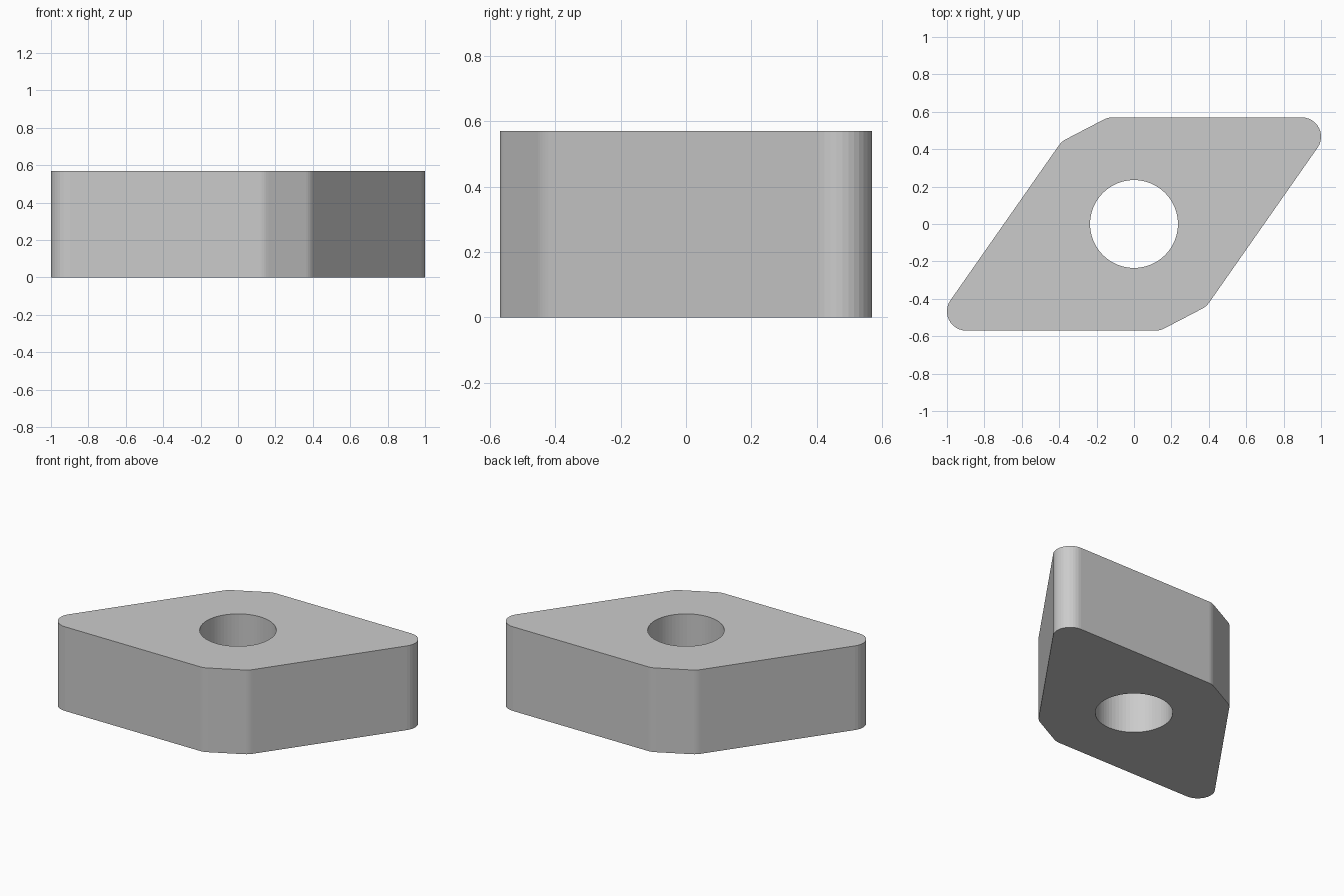
import bpy, bmesh
from math import sin, cos, tan, pi, radians
from mathutils import Vector

if "Cube" in bpy.data.objects:
    bpy.data.objects.remove(bpy.data.objects["Cube"])

H = 0.57                 # inscribed radius of the rhombus, also its thickness
A = radians(55)          # acute corner angle
FILLET = 0.103
HOLE = 0.235


def fillet(prev, corner, nxt, r, steps):
    """Points of an arc rounding one corner."""
    a, b = (prev - corner).normalized(), (nxt - corner).normalized()
    half = a.angle(b) / 2
    centre = corner + (a + b).normalized() * (r / sin(half))
    start = corner + a * (r / tan(half)) - centre
    end = corner + b * (r / tan(half)) - centre
    total = start.angle(end)
    return [centre + (start * sin((1 - i / steps) * total) + end * sin(i / steps * total)) / sin(total)
            for i in range(steps + 1)]


# Rhombus corners with the obtuse ones cut tangent to the inscribed circle
acute = Vector((H * (1 + cos(A)) / sin(A), H, 0))
obtuse = Vector((-H * (1 - cos(A)) / sin(A), H, 0))
cut = obtuse.length - H
leg = cut / sin(A / 2)
half = [acute, obtuse + Vector((leg, 0, 0)), obtuse - Vector((cos(A), sin(A), 0)) * leg]
corners = half + [-p for p in half]

outline = []
for i, c in enumerate(corners):
    steps = 12 if i % 3 == 0 else 4
    outline += fillet(corners[i - 1], c, corners[(i + 1) % 6], FILLET, steps)
hole = [Vector((HOLE * cos(2 * pi * i / 64), HOLE * sin(2 * pi * i / 64), 0)) for i in range(64)]

# Fill the outline around the hole and extrude it upward
bm = bmesh.new()
edges = []
for loop in (outline, hole):
    vs = [bm.verts.new(p) for p in loop]
    edges += [bm.edges.new((vs[i - 1], vs[i])) for i in range(len(vs))]
bmesh.ops.triangle_fill(bm, edges=edges, use_beauty=True, use_dissolve=False)
ext = bmesh.ops.extrude_face_region(bm, geom=bm.faces[:], use_keep_orig=True)
bmesh.ops.translate(bm, vec=(0, 0, H), verts=[g for g in ext["geom"] if isinstance(g, bmesh.types.BMVert)])
bmesh.ops.recalc_face_normals(bm, faces=bm.faces[:])

mesh = bpy.data.meshes.new("cutting_insert")
bm.to_mesh(mesh)
bm.free()
insert = bpy.data.objects.new("cutting_insert", mesh)
bpy.context.collection.objects.link(insert)
